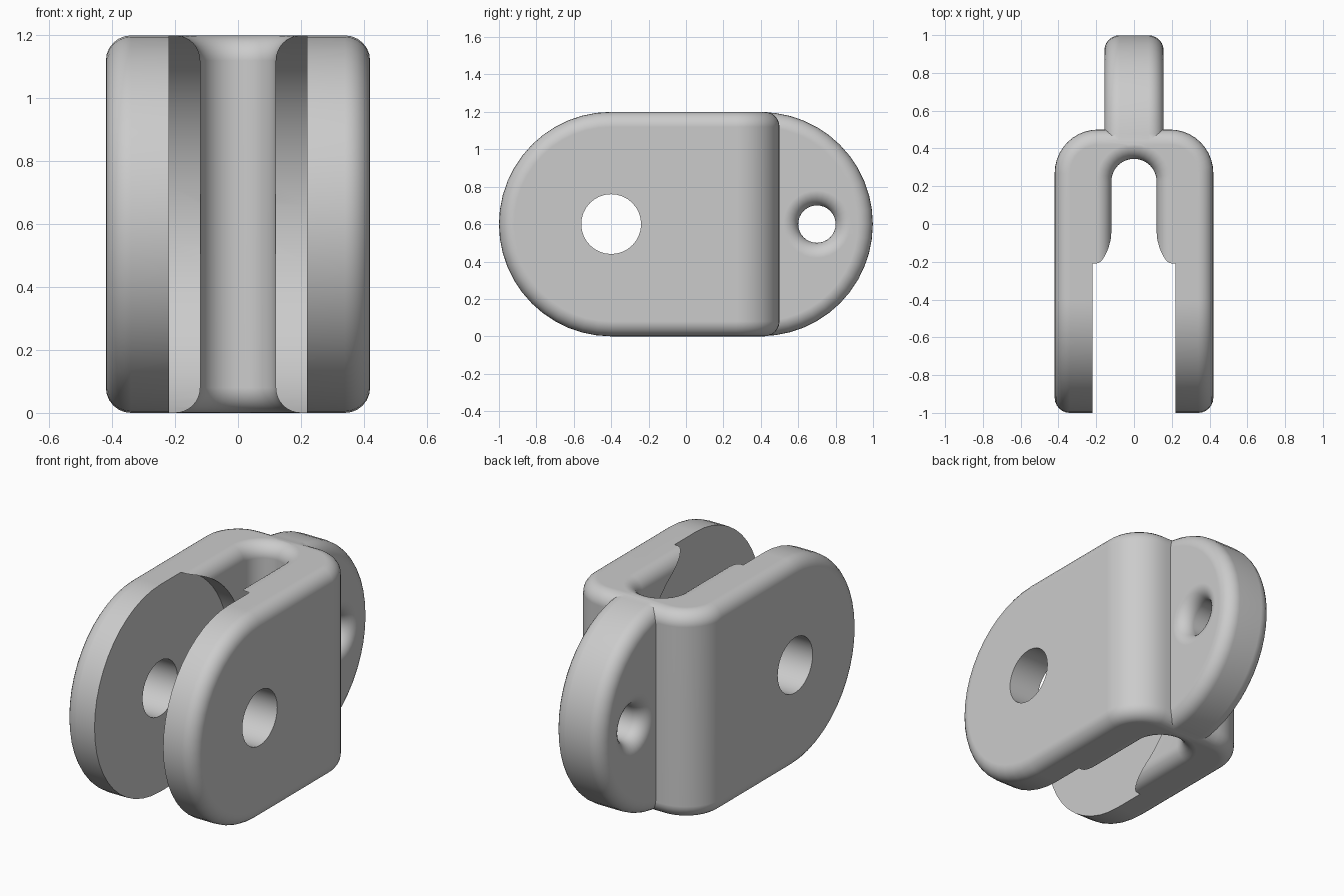
import bpy, bmesh, math
from mathutils import Matrix

cube = bpy.data.objects.get("Cube")
if cube:
    bpy.data.objects.remove(cube, do_unlink=True)

H = 1.2          # height
R = H / 2        # radius of the rounded ends
FILLET = 0.08

grey = bpy.data.materials.new("plain grey")
grey.use_nodes = True
colour = (0.6, 0.6, 0.6, 1)
grey.diffuse_color = colour
grey.node_tree.nodes["Principled BSDF"].inputs["Base Color"].default_value = colour


def finish(name, bm):
    bmesh.ops.recalc_face_normals(bm, faces=bm.faces)
    mesh = bpy.data.meshes.new(name)
    bm.to_mesh(mesh)
    bm.free()
    mesh.materials.append(grey)
    obj = bpy.data.objects.new(name, mesh)
    bpy.context.collection.objects.link(obj)
    return obj


def arc(cy, cz, r, start, end, n):
    angles = [math.radians(start + (end - start) * i / n) for i in range(n + 1)]
    return [(cy + r * math.cos(a), cz + r * math.sin(a)) for a in angles]


def loft(rings):
    """Closed solid through rings of matching points."""
    bm = bmesh.new()
    loops = [[bm.verts.new(p) for p in ring] for ring in rings]
    for a, b in zip(loops, loops[1:]):
        for i in range(len(a)):
            j = (i + 1) % len(a)
            bm.faces.new((a[i], a[j], b[j], b[i]))
    bm.faces.new(loops[0])
    bm.faces.new(loops[-1])
    bmesh.ops.recalc_face_normals(bm, faces=bm.faces)
    return bm


def prism(profile, half):
    """Extrude a (y, z) profile along x."""
    return loft([[(x, y, z) for y, z in profile] for x in (-half, half)])


def round_edges(bm, edges, offset, segments):
    bmesh.ops.bevel(bm, geom=edges, offset=offset, segments=segments,
                    profile=0.5, affect='EDGES', clamp_overlap=True)


def sharp_edges(bm):
    bm.normal_update()
    return [e for e in bm.edges if e.calc_face_angle(0) > math.radians(50)]


def flare_steps(half, n=8):
    """(position, extra width) pairs of an opening with rounded lips."""
    side = []
    for i in range(n + 1):
        a = math.radians(90 * i / n)
        side.append((half - FILLET + FILLET * math.sin(a), FILLET * (1 - math.cos(a))))
    side.append((half + 0.1, FILLET))
    return [(-p, f) for p, f in reversed(side)] + side


def combine(target, tool, operation):
    mod = target.modifiers.new("combine", 'BOOLEAN')
    mod.operation, mod.solver, mod.object = operation, 'EXACT', tool
    bpy.ops.object.select_all(action='DESELECT')
    bpy.context.view_layer.objects.active = target
    target.select_set(True)
    bpy.ops.object.modifier_apply(modifier=mod.name)
    bpy.data.objects.remove(tool, do_unlink=True)


# Yoke body: rounded front, rounded back corners, filleted outline
bm = prism(arc(-0.4, R, R, 90, 270, 24) + [(0.5, 0), (0.5, H)], 0.42)
corners = [e for e in bm.edges
           if all(v.co.y > 0.49 for v in e.verts)
           and abs(e.verts[0].co.x - e.verts[1].co.x) < 0.01]
round_edges(bm, corners, 0.23, 10)
round_edges(bm, sharp_edges(bm), FILLET, 6)
clevis = finish("clevis", bm)

# Rear tang: filleted disc with a flared eye
bm = prism(arc(0.4, R, R - 0.001, 0, 360, 48)[:-1], 0.157)
round_edges(bm, sharp_edges(bm), FILLET, 6)
tang = finish("tang", bm)
eye = loft([[(x, y, z) for y, z in arc(0.7, R, 0.1 + f, 0, 360, 32)[:-1]]
            for x, f in flare_steps(0.157)])
combine(tang, finish("eye_cutter", eye), 'DIFFERENCE')
combine(clevis, tang, 'UNION')

# Slot with a round end and rounded lips above and below
rings = []
for z, f in flare_steps(R):
    w = 0.12 + f
    outline = arc(0, 0.225, w, 0, 180, 16) + [(-w, -1.2), (w, -1.2)]
    rings.append([(x, y, z + R) for x, y in outline])
combine(clevis, finish("slot_cutter", loft(rings)), 'DIFFERENCE')

# Circular clearance pocket between the cheeks
pocket = prism(arc(-0.4, R, 0.63, 0, 360, 64)[:-1], 0.22)
combine(clevis, finish("pocket_cutter", pocket), 'DIFFERENCE')

# Pin hole through both cheeks
pin = prism(arc(-0.4, R, 0.16, 0, 360, 32)[:-1], 0.6)
combine(clevis, finish("pin_cutter", pin), 'DIFFERENCE')

# Smooth curves, crisp flats
bpy.ops.object.shade_smooth_by_angle(angle=math.radians(35))
weighted = clevis.modifiers.new("weighted normals", 'WEIGHTED_NORMAL')
weighted.keep_sharp = True
